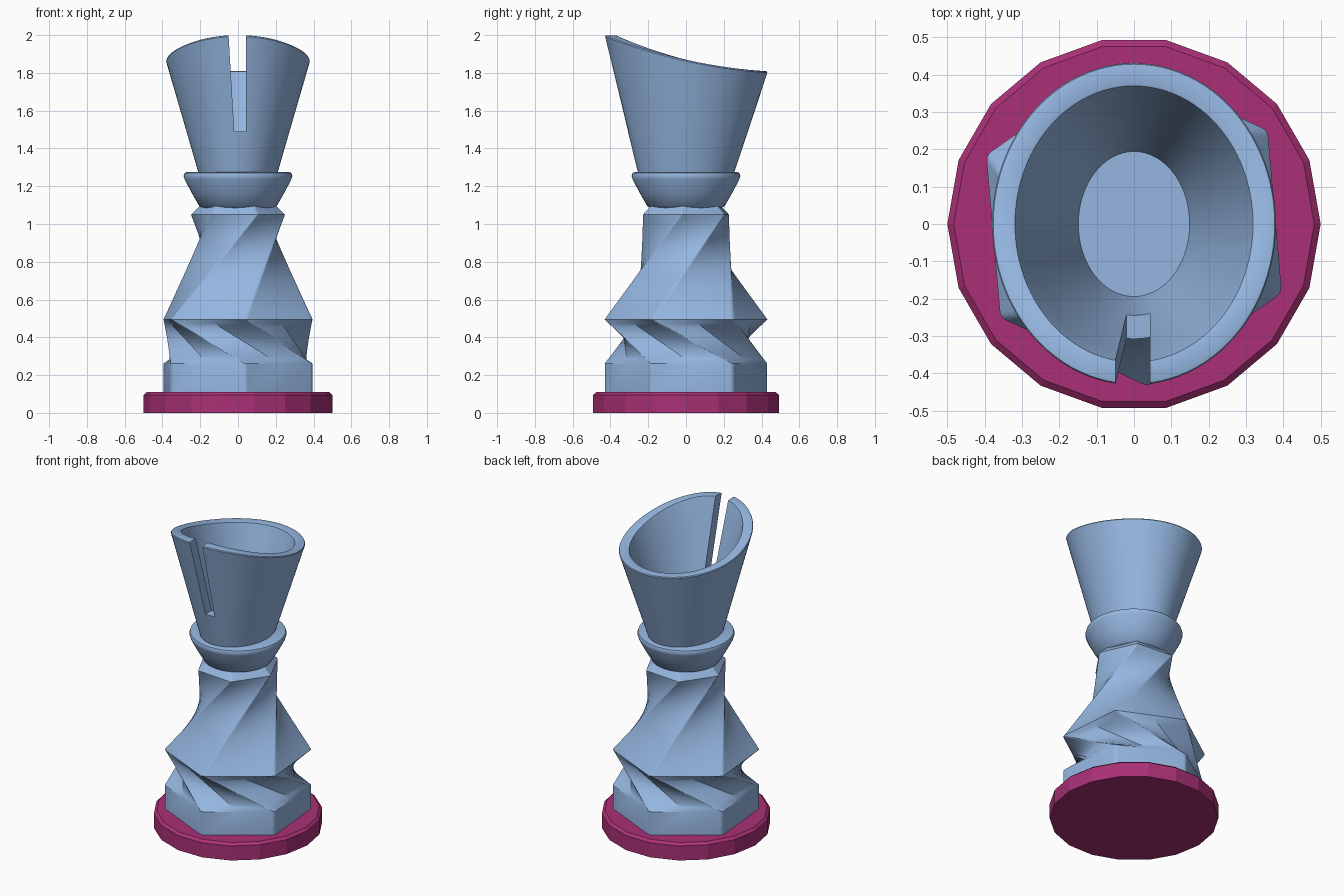
import bpy, bmesh, math

if "Cube" in bpy.data.objects:
    bpy.data.objects.remove(bpy.data.objects["Cube"])

TAU = 2 * math.pi


def material(name, rgb):
    m = bpy.data.materials.new(name)
    m.diffuse_color = (*rgb, 1)
    m.use_nodes = True
    m.node_tree.nodes["Principled BSDF"].inputs["Base Color"].default_value = m.diffuse_color
    return m


BLUE = material("blue", (0.3, 0.47, 0.75))
MAGENTA = material("magenta", (0.4, 0.03, 0.18))


def loft(name, rings, mat, caps=True, closed=False, smooth=30):
    """Skin a stack of equal-length rings of points."""
    bm = bmesh.new()
    loops = [[bm.verts.new(p) for p in r] for r in rings]
    pairs = list(zip(loops, loops[1:]))
    if closed:
        pairs.append((loops[-1], loops[0]))
    for a, b in pairs:
        for i in range(len(a)):
            j = (i + 1) % len(a)
            bm.faces.new((a[i], a[j], b[j], b[i]))
    if caps and not closed:
        bm.faces.new(loops[0][::-1])
        bm.faces.new(loops[-1])
    bmesh.ops.recalc_face_normals(bm, faces=bm.faces)
    me = bpy.data.meshes.new(name)
    bm.to_mesh(me)
    bm.free()
    me.materials.append(mat)
    ob = bpy.data.objects.new(name, me)
    bpy.context.collection.objects.link(ob)
    if smooth:
        bpy.ops.object.select_all(action='DESELECT')
        ob.select_set(True)
        bpy.context.view_layer.objects.active = ob
        bpy.ops.object.shade_smooth_by_angle(angle=math.radians(smooth))
    return ob


def circle(r, z, n):
    return [(r * math.cos(TAU * i / n), r * math.sin(TAU * i / n), z) for i in range(n)]


def hexagon(r, deg, z):
    return [(r * math.cos(math.radians(deg + 60 * i)),
             r * math.sin(math.radians(deg + 60 * i)), z) for i in range(6)]


def mix(a, b, t):
    return tuple(p + (q - p) * t for p, q in zip(a, b))


def soften(ring, cut=0.04):
    """Round each corner with four points; split each side once."""
    out = []
    for i, c in enumerate(ring):
        a = mix(c, ring[i - 1], cut)
        nxt = ring[(i + 1) % len(ring)]
        b = mix(c, nxt, cut)
        for t in (0, 1 / 3, 2 / 3, 1):
            out.append(mix(mix(a, c, t), mix(c, b, t), t))
        out.append(mix(c, nxt, 0.5))
    return out


# Base: 18-sided plinth with a small chamfer
loft("base", [circle(0.5, 0, 18), circle(0.5, 0.095, 18), circle(0.483, 0.11, 18)],
     MAGENTA, smooth=0)

# Body: hexagonal foot, clockwise twist out, anticlockwise twist up to the neck
keys = [(0.436, 35, 0.10, 1), (0.436, 35, 0.262, 1), (0.437, -25, 0.495, 12),
        (0.252, 55, 1.05, 20), (0.17, 55, 1.13, 1)]
rings = [soften(hexagon(*keys[0][:3]))]
for (r0, a0, z0, _), (r1, a1, z1, n) in zip(keys, keys[1:]):
    low, high = hexagon(r0, a0, z0), hexagon(r1, a1, z1)
    for k in range(1, n + 1):
        rings.append(soften([mix(p, q, k / n) for p, q in zip(low, high)]))
loft("twisted_body", rings, BLUE)

# Collar: flared ring with a rounded lip
collar = [(0.185, 1.085), (0.205, 1.095), (0.245, 1.165), (0.283, 1.237),
          (0.288, 1.255), (0.283, 1.27), (0.27, 1.275)]
loft("collar", [circle(r, z, 64) for r, z in collar], BLUE, smooth=40)


# Cup: hollow oval cone whose rim sweeps down from front to back
def cup_ring(t, inset, drop=0.0, n=96):
    pts = []
    for i in range(n):
        c, s = math.cos(TAU * i / n), math.sin(TAU * i / n)
        y = 0.43 * s
        rim = 1.87 - 0.222 * y + 0.188 * y * y - drop
        rx = 0.205 + 0.175 * t - inset
        ry = 0.25 + 0.181 * t - inset
        pts.append((rx * c, ry * s, 1.255 + (rim - 1.255) * t))
    return pts


steps = [i / 8 for i in range(9)]
outer = [cup_ring(t, 0, 0.008) for t in steps]
lip = [cup_ring(1, 0.003, 0.002), cup_ring(1, 0.01), cup_ring(1, 0.054),
       cup_ring(1, 0.061, 0.002)]
inner = [cup_ring(t, 0.063, 0.008) for t in reversed(steps)]
floor = [[(x * 0.02, y * 0.02, 1.278) for x, y, z in cup_ring(0, 0.06)]]
floor.insert(0, [(x, y, 1.278) for x, y, z in cup_ring(0.04, 0.063)])
cup = loft("cup", outer + lip + inner[:-1] + floor, BLUE)

# Slot: wedge-shaped notch through the front wall
outline = [(-0.02, 1.49), (0.043, 1.49), (0.043, 2.1), (-0.056, 2.1)]
cutter = loft("slot_cutter", [[(x, y, z) for x, z in outline] for y in (-0.6, -0.1)],
              BLUE, smooth=0)
cutter.hide_render = True
cut = cup.modifiers.new("slot", 'BOOLEAN')
cut.operation = 'DIFFERENCE'
cut.solver = 'EXACT'
cut.object = cutter
bpy.context.view_layer.objects.active = cup
bpy.ops.object.modifier_apply(modifier=cut.name)
bpy.data.objects.remove(cutter)
bpy.ops.object.select_all(action='DESELECT')
cup.select_set(True)
bpy.ops.object.shade_smooth_by_angle(angle=math.radians(30))
